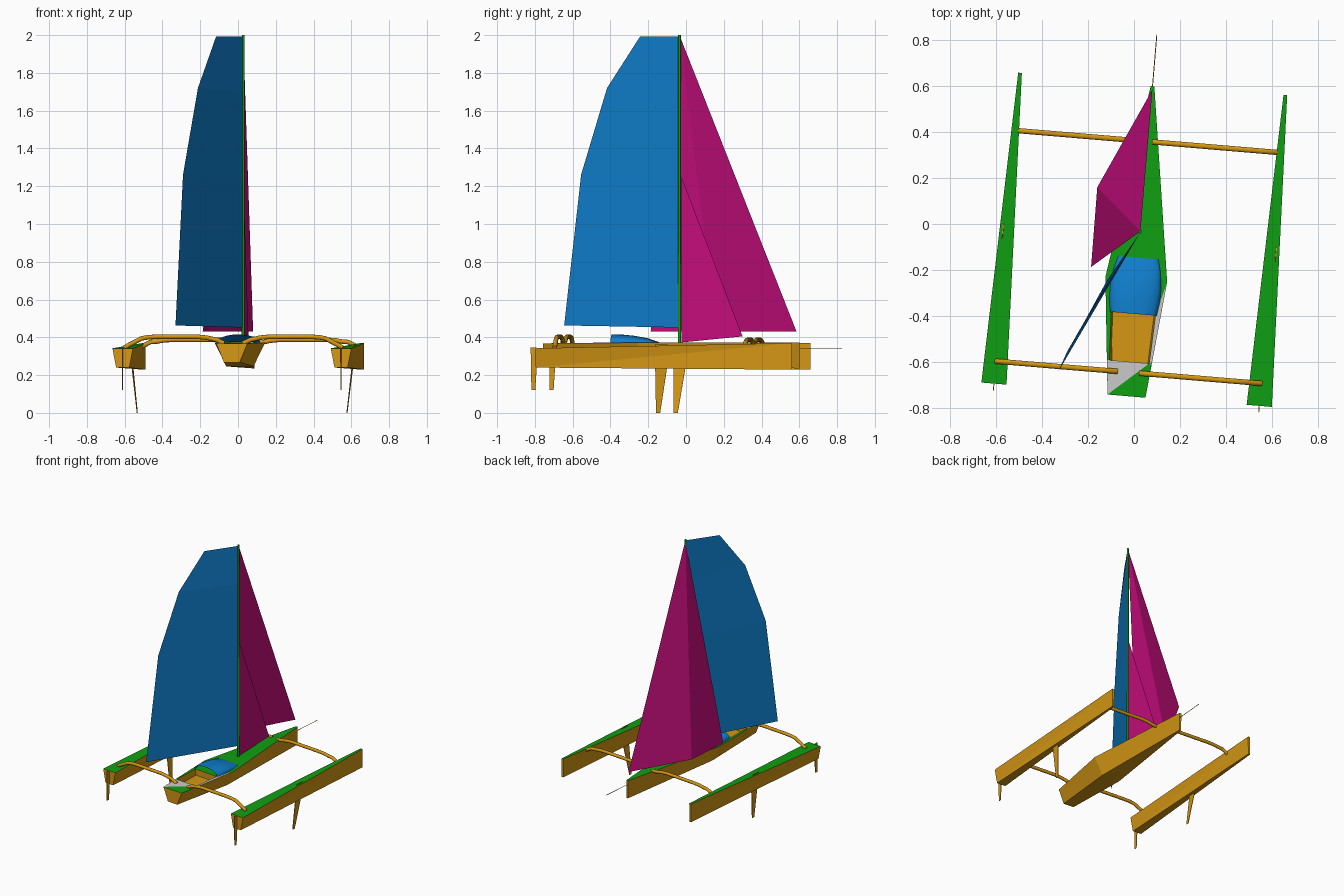
import bpy, bmesh, math
from mathutils import Vector

if "Cube" in bpy.data.objects:
    bpy.data.objects.remove(bpy.data.objects["Cube"])

HEADING = math.radians(-4.8)      # whole boat is turned slightly about z
ORIGIN = (0.03, -0.0025, 0)


def material(name, rgb):
    m = bpy.data.materials.new(name)
    m.diffuse_color = (*rgb, 1)
    m.use_nodes = True
    m.node_tree.nodes["Principled BSDF"].inputs["Base Color"].default_value = m.diffuse_color
    return m


GREEN = material("deck_green", (0.005, 0.35, 0.006))
YELLOW = material("hull_yellow", (0.66, 0.31, 0.007))
BLUE = material("sail_blue", (0.005, 0.21, 0.61))
PINK = material("jib_magenta", (0.56, 0.004, 0.2))
GREY = material("deck_grey", (0.6, 0.6, 0.6))


def add(name, verts, faces, mats, idx=None, turned=True, fix=True):
    """Mesh object from points and faces; turned = boat frame, else world frame."""
    me = bpy.data.meshes.new(name)
    me.from_pydata(verts, [], faces)
    for m in mats:
        me.materials.append(m)
    if idx:
        for p, i in zip(me.polygons, idx):
            p.material_index = i
    if fix:
        bm = bmesh.new()
        bm.from_mesh(me)
        bmesh.ops.recalc_face_normals(bm, faces=bm.faces)
        bm.to_mesh(me)
        bm.free()
    ob = bpy.data.objects.new(name, me)
    bpy.context.collection.objects.link(ob)
    if turned:
        ob.location = ORIGIN
        ob.rotation_euler.z = HEADING
    return ob


def tube(name, path, radii, mat, sides=10):
    """Capped tube along a path."""
    path = [Vector(p) for p in path]
    verts, faces, n = [], [], len(path)
    for i, p in enumerate(path):
        t = (path[min(i + 1, n - 1)] - path[max(i - 1, 0)]).normalized()
        ref = Vector((0, 1, 0)) if abs(t.y) < 0.9 else Vector((0, 0, 1))
        a = t.cross(ref).normalized()
        b = t.cross(a)
        for k in range(sides):
            w = 2 * math.pi * k / sides
            verts.append(p + radii[i] * (math.cos(w) * a + math.sin(w) * b))
    for i in range(n - 1):
        for k in range(sides):
            j = (k + 1) % sides
            faces.append((i * sides + k, i * sides + j, (i + 1) * sides + j, (i + 1) * sides + k))
    faces += [tuple(range(sides)), tuple(range((n - 1) * sides, n * sides))]
    ob = add(name, verts, faces, [mat])
    bpy.context.view_layer.objects.active = ob
    ob.select_set(True)
    bpy.ops.object.shade_smooth_by_angle(angle=math.radians(50))
    ob.select_set(False)
    return ob


def plate(name, outline, thick, mat):
    """Thin blade; outline of (u, v, z) points, thickened across u."""
    n = len(outline)
    verts = [(u + d, v, z) for d in (-thick / 2, thick / 2) for u, v, z in outline]
    faces = [tuple(range(n)), tuple(range(n, 2 * n))]
    faces += [(i, (i + 1) % n, n + (i + 1) % n, n + i) for i in range(n)]
    return add(name, verts, faces, [mat])


# ---- centre hull: stations (v, top half width, top z, bottom half width, bottom z)
STATIONS = [(-0.75, 0.083, 0.368, 0.042, 0.268),
            (-0.24, 0.135, 0.372, 0.072, 0.246),
            (0.605, 0.008, 0.372, 0.006, 0.236)]
verts, faces = [], []
for v, tw, tz, bw, bz in STATIONS:
    verts += [(-tw, v, tz), (-bw, v, bz), (bw, v, bz), (tw, v, tz)]
for i in (0, 4):
    faces += [(i + k, i + k + 1, i + k + 5, i + k + 4) for k in range(3)]
faces += [(0, 1, 2, 3), (8, 9, 10, 11)]
# cockpit rim (12-15) and floor (16-19)
rim = [(-0.097, -0.385), (0.097, -0.385), (0.087, -0.6), (-0.087, -0.6)]
verts += [(u, v, 0.371) for u, v in rim] + [(u * 0.93, v, 0.325) for u, v in rim]
verts += [(-0.098, -0.6, 0.369), (0.098, -0.6, 0.369)]          # 20, 21 rail points
well = [(12 + k, 12 + (k + 1) % 4, 16 + (k + 1) % 4, 16 + k) for k in range(4)]
well.append((16, 17, 18, 19))
green_deck = [(8, 11, 7, 13, 12, 4), (4, 12, 15, 20), (0, 14, 21, 3)]
grey_deck = [(7, 21, 14, 13), (0, 20, 15, 14)]
idx = [0] * (len(faces) + len(well)) + [1] * 3 + [2] * 2
hull = add("centre_hull", verts, faces + well + green_deck + grey_deck,
           [YELLOW, GREEN, GREY], idx)

# ---- cabin top: open arched shell, lofted along the boat
SEG = 12
shell = [(-0.39, 0.102, 0.044), (-0.33, 0.111, 0.043), (-0.27, 0.111, 0.037),
         (-0.2, 0.103, 0.024), (-0.145, 0.089, 0.004)]
verts = [(-w * math.cos(math.pi * k / SEG), v, 0.371 + h * math.sin(math.pi * k / SEG) ** 0.8)
         for v, w, h in shell for k in range(SEG + 1)]
faces = [(i * (SEG + 1) + k, i * (SEG + 1) + k + 1, (i + 1) * (SEG + 1) + k + 1, (i + 1) * (SEG + 1) + k)
         for i in range(len(shell) - 1) for k in range(SEG)]
cabin = add("cabin_top", verts, faces, [BLUE], fix=False)
for p in cabin.data.polygons:
    p.use_smooth = True
if cabin.data.polygons[SEG // 2].normal.z < 0:
    cabin.data.flip_normals()

# ---- outer hulls, boards, rudders and cross beams, mirrored left and right
for side, s in (("left", -1), ("right", 1)):
    c = 0.58 * s
    verts = []
    for v, tw, tz, bw, bz in [(-0.744, 0.055, 0.342, 0.035, 0.24), (0.615, 0.008, 0.37, 0.007, 0.229)]:
        verts += [(c - tw, v, tz), (c - bw, v, bz), (c + bw, v, bz), (c + tw, v, tz)]
    faces = [(0, 3, 7, 4), (0, 1, 2, 3), (4, 5, 6, 7),
             (0, 1, 7 - 3), (1, 5, 4), (3, 2, 7), (2, 6, 7), (1, 2, 6, 5)]
    add(side + "_outer_hull", verts, faces, [GREEN, YELLOW], [0] + [1] * 7)

    plate(side + "_daggerboard",
          [(0.598 * s, -0.113, 0.362), (0.598 * s, -0.045, 0.362), (0.583 * s, -0.05, 0.235),
           (0.557 * s, -0.088, 0.0), (0.557 * s, -0.11, 0.0)], 0.004, YELLOW)
    plate(side + "_rudder",
          [(c, -0.774, 0.345), (c, -0.742, 0.345), (c, -0.742, 0.24),
           (c, -0.75, 0.12), (c, -0.77, 0.12)], 0.004, YELLOW)

    for where, v, top, inner in (("front", 0.363, 0.387, 0.02), ("aft", -0.646, 0.403, 0.05)):
        prof = [(0.58, 0.345), (0.555, 0.36), (0.525, 0.375), (0.49, top - 0.009), (0.45, top - 0.002),
                (0.4, top), (inner + 0.14, top), (inner + 0.09, top - 0.005),
                (inner + 0.04, top - 0.016), (inner, 0.368)]
        tube(f"{where}_{side}_beam", [(u * s, v, z) for u, z in prof], [0.012] * len(prof), YELLOW)

# ---- mast and bowsprit
tube("mast", [(0, -0.032, 0.37), (0, -0.032, 2.0)], [0.008, 0.007], GREEN, 8)
tube("bowsprit", [(0, 0.6, 0.34), (0, 0.83, 0.34)], [0.002, 0.002], YELLOW, 6)

# ---- mainsail: leech points paired with luff points, world frame
leech = [(-0.331, -0.645, 0.463), (-0.291, -0.555, 1.262), (-0.212, -0.418, 1.72), (-0.116, -0.243, 1.993)]
luff = [(0.024, -0.042, z) for z in (0.452, 1.22, 1.7, 1.993)]
add("mainsail", leech + luff, [(i, i + 4, i + 5, i + 1) for i in range(3)], [BLUE], turned=False)

# ---- jib with one fold, world frame
add("jib", [(0.028, -0.032, 1.993), (0.08, 0.585, 0.431), (-0.16, 0.16, 0.43), (-0.187, -0.187, 0.43)],
    [(0, 1, 2), (0, 2, 3)], [PINK], turned=False)

# ---- staysail on the centre line
add("staysail", [(0, -0.022, 1.25), (0, 0.303, 0.405), (0, -0.022, 0.373)], [(0, 1, 2)], [PINK])
